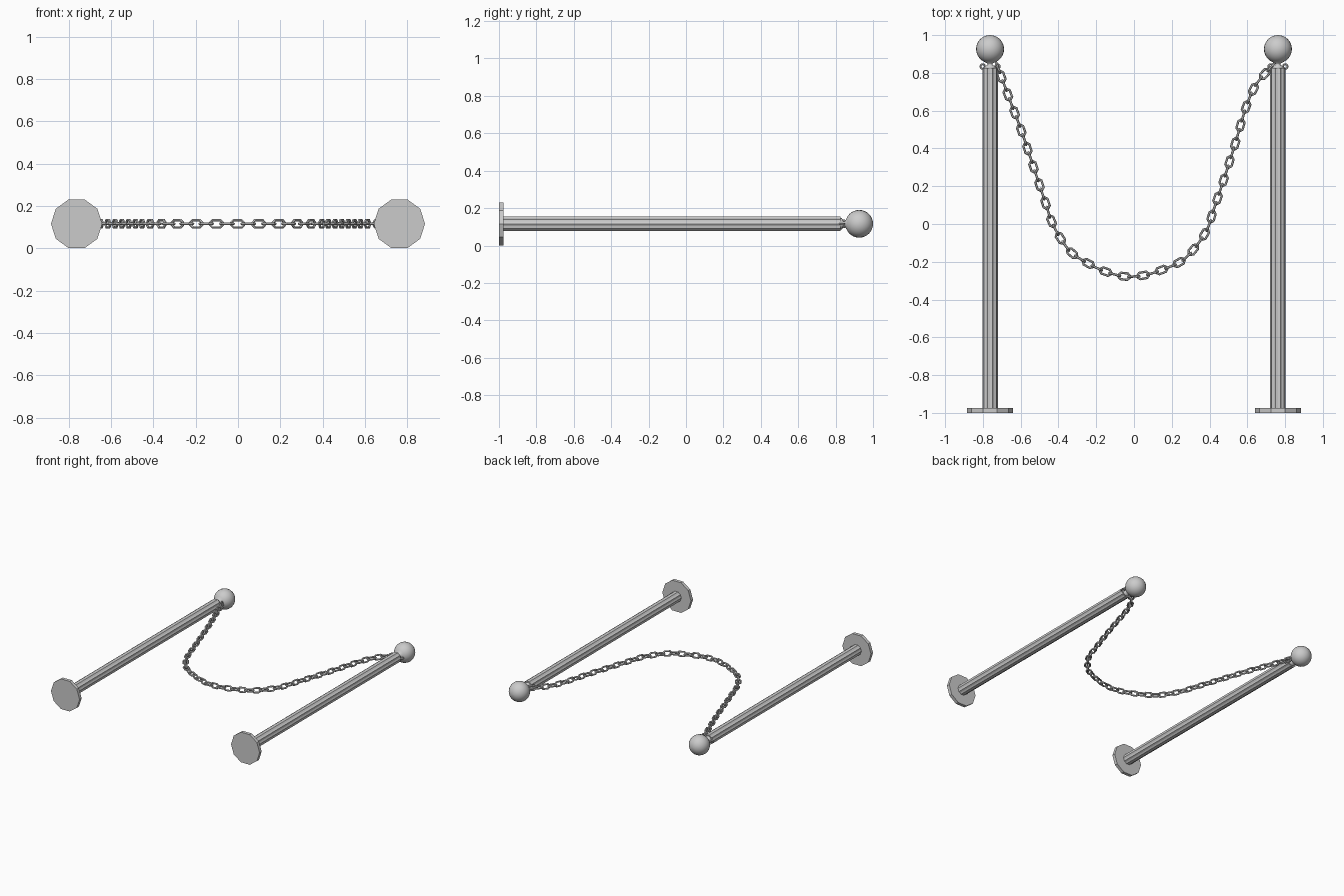
import bpy, bmesh, math
from mathutils import Vector

if "Cube" in bpy.data.objects:
    bpy.data.objects.remove(bpy.data.objects["Cube"])

ZC = 0.116   # height of every axis
PX = 0.762   # post offset


def lathe(name, x, profile, sides, flute=1.0, smooth=False):
    """Revolve (radius, y) points about a line parallel to y; flute scales every second rib."""
    bm = bmesh.new()
    rings = []
    for r, y in profile:
        ring = []
        for i in range(sides):
            a = 2 * math.pi * i / sides
            k = r * (flute if i % 2 else 1.0)
            ring.append(bm.verts.new((x + k * math.cos(a), y, ZC + k * math.sin(a))))
        rings.append(ring)
    for a, b in zip(rings, rings[1:]):
        for i in range(sides):
            j = (i + 1) % sides
            bm.faces.new((a[i], a[j], b[j], b[i]))
    bm.faces.new(rings[0])
    bm.faces.new(rings[-1])
    bmesh.ops.recalc_face_normals(bm, faces=bm.faces)
    me = bpy.data.meshes.new(name)
    bm.to_mesh(me)
    bm.free()
    me.polygons.foreach_set("use_smooth", [smooth] * len(me.polygons))
    ob = bpy.data.objects.new(name, me)
    bpy.context.collection.objects.link(ob)
    return ob


# Ball finial profile: short neck flaring into a sphere
BALL_Y, BALL_R = 0.926, 0.074
finial = [(0.03, 0.82), (0.03, 0.834), (0.012, 0.842), (0.014, 0.85)]
for i in range(3, 17):
    t = math.pi * i / 16
    finial.append((max(BALL_R * math.sin(t), 0.0005), BALL_Y - BALL_R * math.cos(t)))

for side, x in (("left", -PX), ("right", PX)):
    lathe(side + "_base", x, [(0.121, -1.0), (0.121, -0.975)], 10)
    lathe(side + "_post", x, [(0.041, -0.975), (0.041, 0.825)], 20, flute=0.9)
    lathe(side + "_finial", x, finial, 24, smooth=True)
    # Eyelets on both sides of the post top
    for n, dx in (("outer", -0.039), ("inner", 0.039)):
        bpy.ops.mesh.primitive_torus_add(major_radius=0.012, minor_radius=0.005,
                                         major_segments=12, minor_segments=6,
                                         location=(x + dx, 0.834, ZC))
        bpy.context.object.name = side + "_eyelet_" + n

# Hanging path of the chain, in the xy plane
KEYS = [(-0.72, 0.828), (-0.664, 0.675), (-0.595, 0.49), (-0.53, 0.296), (-0.468, 0.11),
        (-0.437, 0.016), (-0.39, -0.074), (-0.33, -0.152), (-0.24, -0.21), (-0.15, -0.252),
        (-0.05, -0.277), (0.055, -0.271), (0.16, -0.238), (0.257, -0.192), (0.33, -0.116),
        (0.388, -0.026), (0.42, 0.07), (0.479, 0.246), (0.537, 0.43), (0.595, 0.624),
        (0.648, 0.74), (0.726, 0.832)]
K = [Vector(p) for p in KEYS]
K = [2 * K[0] - K[1]] + K + [2 * K[-1] - K[-2]]
path = []
for a, b, c, d in zip(K, K[1:], K[2:], K[3:]):
    for s in range(20):
        t = s / 20
        path.append(0.5 * (2 * b + (c - a) * t + (2 * a - 5 * b + 4 * c - d) * t * t
                           + (3 * b - a - 3 * c + d) * t ** 3))
path.append(K[-2])
dist = [0.0]
for p, q in zip(path, path[1:]):
    dist.append(dist[-1] + (q - p).length)


def at(s):
    s = min(max(s, 0), dist[-1])
    i = 0
    while i < len(dist) - 2 and dist[i + 1] < s:
        i += 1
    return path[i].lerp(path[i + 1], (s - dist[i]) / (dist[i + 1] - dist[i]))


# Chain: octagonal wire links turned alternately by a quarter
LINKS = 57
WIRE = 0.0065
L, W, C = 0.037 - WIRE, 0.0235 - WIRE, 0.012
outline = [(L, W - C), (L - C, W), (C - L, W), (-L, W - C),
           (-L, C - W), (C - L, -W), (L - C, -W), (L, C - W)]
curve = bpy.data.curves.new("chain", "CURVE")
curve.dimensions = "3D"
curve.bevel_depth = WIRE
curve.bevel_resolution = 1
for n in range(LINKS):
    s = dist[-1] * n / (LINKS - 1)
    p = at(s)
    t = (at(s + 0.02) - at(s - 0.02)).normalized()
    T = Vector((t.x, t.y, 0))
    N = Vector((-t.y, t.x, 0)) if n % 2 else Vector((0, 0, 1))
    sp = curve.splines.new("POLY")
    sp.points.add(len(outline) - 1)
    for pt, (u, v) in zip(sp.points, outline):
        pt.co = (*(Vector((p.x, p.y, ZC)) + T * u + N * v), 1)
    sp.use_cyclic_u = True
    sp.use_smooth = False
chain = bpy.data.objects.new("chain", curve)
bpy.context.collection.objects.link(chain)
bpy.ops.object.select_all(action="DESELECT")
chain.select_set(True)
bpy.context.view_layer.objects.active = chain
bpy.ops.object.convert(target="MESH")
